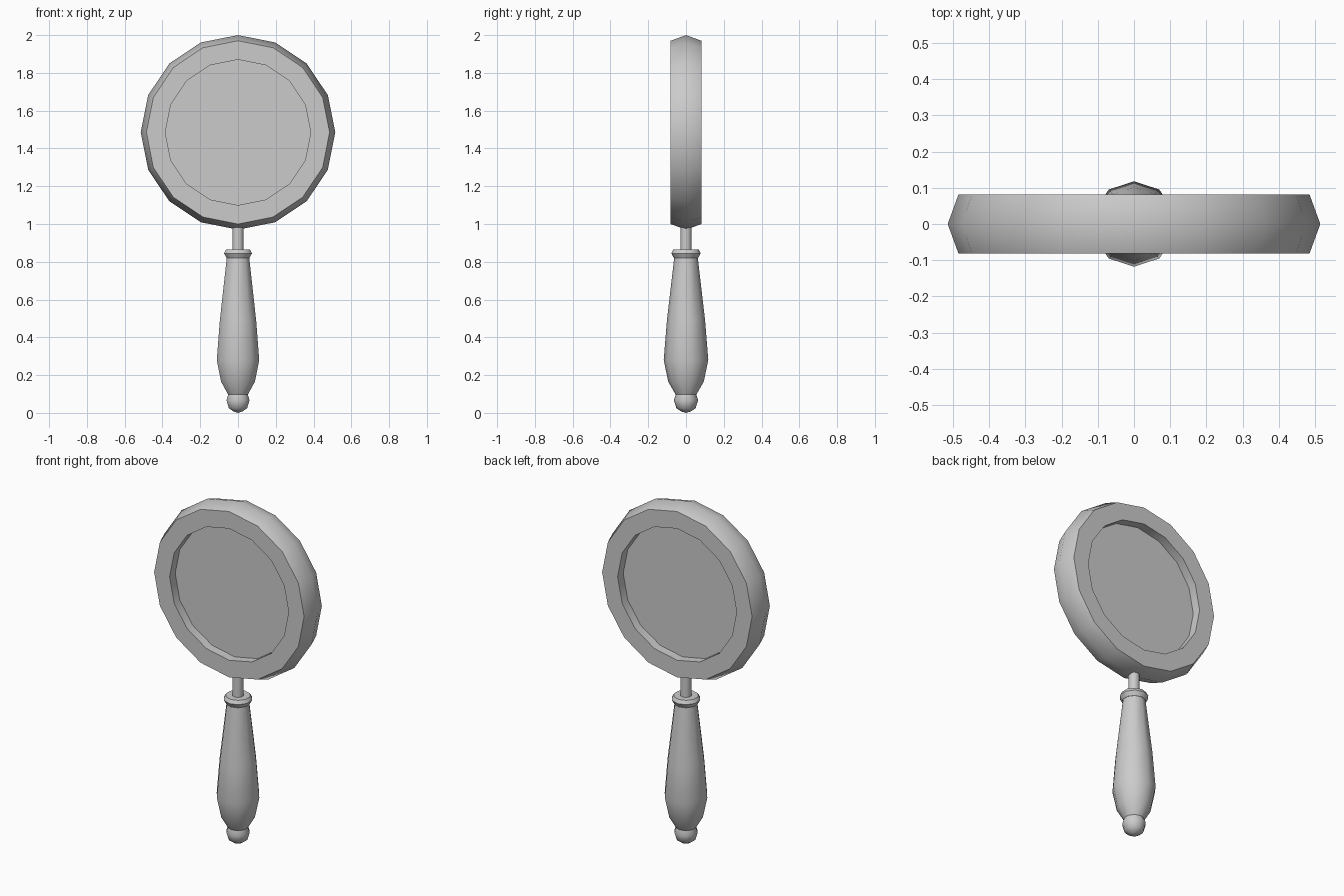
import bpy, bmesh
from math import sin, cos, pi, radians

if "Cube" in bpy.data.objects:
    bpy.data.objects.remove(bpy.data.objects["Cube"])


def lathe(name, profile, sides, closed=False, to_y=False, height=0.0, smooth=45):
    """Spin (radius, height) points about z; to_y lays the axis along y."""
    bm = bmesh.new()
    rings = []
    for r, h in profile:
        if r == 0:
            rings.append([bm.verts.new((0, 0, h))])
            continue
        ring = []
        for i in range(sides):
            a = 2 * pi * i / sides + pi / 2
            ring.append(bm.verts.new((r * cos(a), r * sin(a), h)))
        rings.append(ring)
    pairs = list(zip(rings, rings[1:]))
    if closed:
        pairs.append((rings[-1], rings[0]))
    for lo, hi in pairs:
        for i in range(sides):
            j = (i + 1) % sides
            if len(lo) == 1:
                bm.faces.new((lo[0], hi[j], hi[i]))
            elif len(hi) == 1:
                bm.faces.new((lo[i], lo[j], hi[0]))
            else:
                bm.faces.new((lo[i], lo[j], hi[j], hi[i]))
    if to_y:
        for v in bm.verts:
            x, y, z = v.co
            v.co = (x, -z, y)
    bmesh.ops.recalc_face_normals(bm, faces=bm.faces)
    mesh = bpy.data.meshes.new(name)
    bm.to_mesh(mesh)
    bm.free()
    obj = bpy.data.objects.new(name, mesh)
    bpy.context.collection.objects.link(obj)
    obj.location.z = height
    bpy.ops.object.select_all(action='DESELECT')
    obj.select_set(True)
    bpy.context.view_layer.objects.active = obj
    bpy.ops.object.shade_smooth_by_angle(angle=radians(smooth))
    return obj


# Ridged rim around the glass
lathe("rim", [(0.385, -0.082), (0.485, -0.082), (0.515, 0),
              (0.485, 0.082), (0.385, 0.082)],
      16, closed=True, to_y=True, height=1.485)

# Recessed glass disc
lathe("lens", [(0, -0.03), (0.385, -0.03), (0.385, 0.03), (0, 0.03)],
      16, to_y=True, height=1.485)

# Thin stem joining handle and rim
lathe("stem", [(0, 0.84), (0.03, 0.84), (0.03, 0.99), (0, 0.99)], 10)

# Collar at the top of the grip
lathe("collar", [(0, 0.815), (0.064, 0.82), (0.078, 0.845),
                 (0.067, 0.865), (0, 0.865)], 10)

# Turned grip
lathe("grip", [(0, 0.095), (0.055, 0.097), (0.094, 0.165), (0.118, 0.28),
               (0.101, 0.49), (0.062, 0.825), (0, 0.825)], 10)

# Rounded end knob
lathe("end_knob", [(0, 0.0), (0.024, 0.007), (0.051, 0.025), (0.064, 0.067),
                   (0.054, 0.1), (0, 0.1)], 10)
